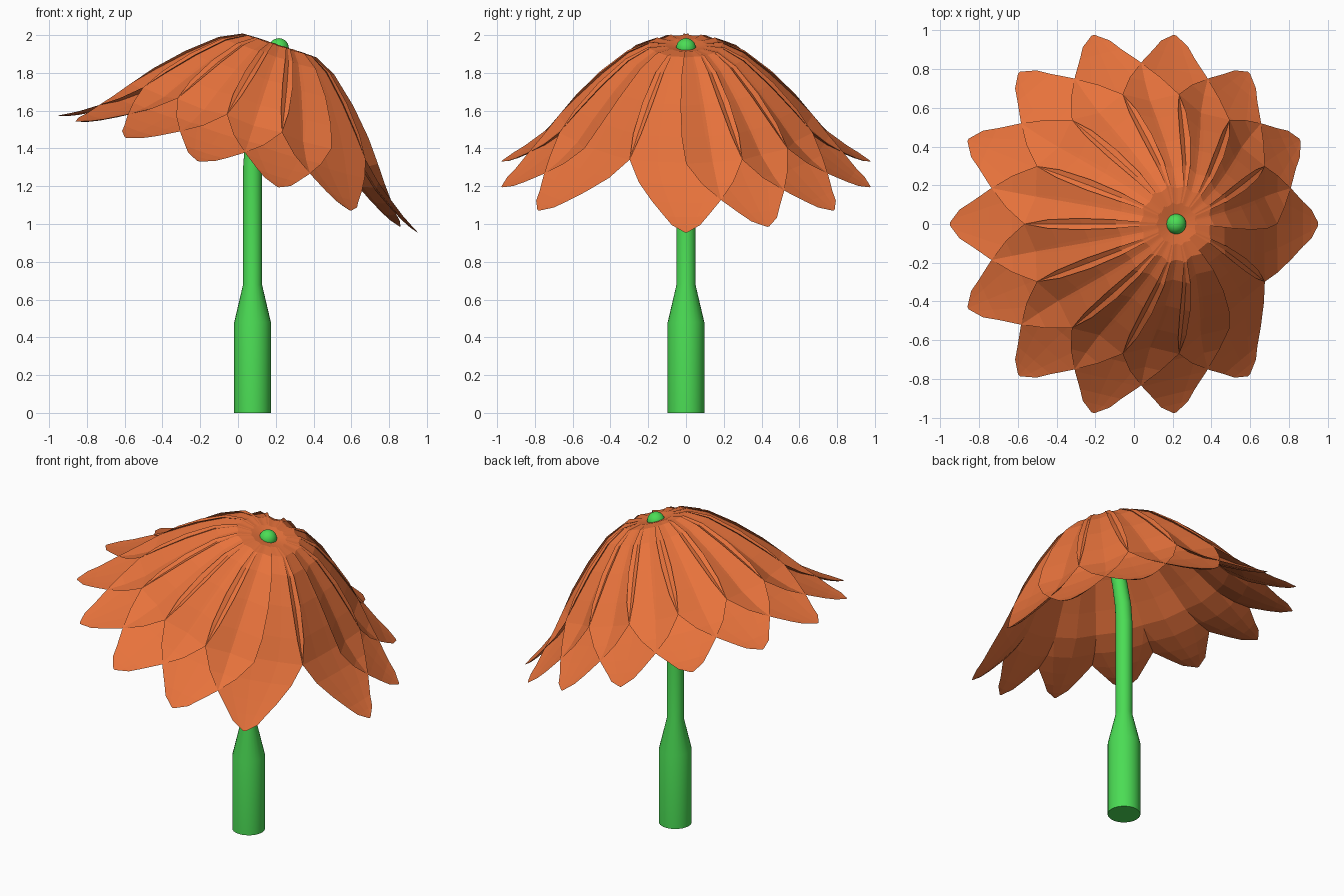
import bpy, bmesh, math
from mathutils import Matrix, Vector

if "Cube" in bpy.data.objects:
    bpy.data.objects.remove(bpy.data.objects["Cube"])

TILT = math.radians(18)
HEAD = Matrix.Translation((0, 0, 1.265)) @ Matrix.Rotation(TILT, 4, 'Y')


def material(name, color):
    m = bpy.data.materials.new(name)
    m.diffuse_color = color
    m.use_nodes = True
    m.node_tree.nodes["Principled BSDF"].inputs["Base Color"].default_value = m.diffuse_color
    return m


def finish(bm, name, mat):
    me = bpy.data.meshes.new(name)
    bm.to_mesh(me)
    bm.free()
    ob = bpy.data.objects.new(name, me)
    bpy.context.collection.objects.link(ob)
    me.materials.append(mat)
    return ob


def smooth(ob):
    bpy.ops.object.select_all(action='DESELECT')
    ob.select_set(True)
    bpy.context.view_layer.objects.active = ob
    bpy.ops.object.shade_smooth_by_angle(angle=math.radians(30))


orange = material("petal_orange", (0.80, 0.17, 0.045, 1))
green = material("stem_green", (0.07, 0.72, 0.09, 1))

# Petals: solid, thicker along the middle, bent down along one profile
# (distance, height, half width); neighbouring edges cross each other
PETAL = [(0.02, 0.70, 0.015), (0.10, 0.715, 0.055), (0.18, 0.71, 0.10),
         (0.28, 0.65, 0.16), (0.41, 0.52, 0.23), (0.53, 0.38, 0.28),
         (0.62, 0.265, 0.298), (0.72, 0.175, 0.25), (0.82, 0.105, 0.18),
         (0.90, 0.052, 0.115), (0.955, 0.022, 0.075), (1.0, 0.0, 0.008)]
COUNT = 14
US = (-1, -0.5, 0, 0.5, 1)
bm = bmesh.new()
for i in range(COUNT):
    if i == COUNT - 1:          # one petal is missing
        continue
    turn = HEAD @ Matrix.Rotation(2 * math.pi * i / COUNT, 4, 'Z')
    rows = []
    for d, h, w in PETAL:
        top = [Vector((d, u * w, h + 0.05 * w * u * u)) for u in US]
        low = [Vector((d, u * w, h + 0.05 * w * u * u - 0.14 * w * (1 - u * u)))
               for u in (0.5, 0, -0.5)]
        rows.append([bm.verts.new(turn @ p) for p in top + low])
    for a, b in zip(rows, rows[1:]):
        for k in range(8):
            j = (k + 1) % 8
            bm.faces.new((a[k], b[k], b[j], a[j]))
    bm.faces.new(rows[0])
    bm.faces.new(rows[-1][::-1])
bmesh.ops.recalc_face_normals(bm, faces=bm.faces)
finish(bm, "petals", orange)

# Stem: thick handle, taper, thin rod bending into the flower head
STEM = [(0.077, 0, 0.097, 0), (0.077, 0.48, 0.097, 0), (0.077, 0.68, 0.05, 0),
        (0.077, 1.30, 0.05, 0), (0.084, 1.42, 0.048, 7), (0.11, 1.56, 0.045, 14),
        (0.205, 1.91, 0.04, 18)]
N = 24
bm = bmesh.new()
rings = []
for x, z, r, lean in STEM:
    m = Matrix.Translation((x, 0, z)) @ Matrix.Rotation(math.radians(lean), 4, 'Y')
    rings.append([bm.verts.new(m @ Vector((r * math.cos(2 * math.pi * k / N),
                                           r * math.sin(2 * math.pi * k / N), 0)))
                  for k in range(N)])
for a, b in zip(rings, rings[1:]):
    for k in range(N):
        j = (k + 1) % N
        bm.faces.new((a[k], a[j], b[j], b[k]))
bm.faces.new(rings[0][::-1])
bm.faces.new(rings[-1])
smooth(finish(bm, "stem", green))

# Bead at the top of the flower
bm = bmesh.new()
bmesh.ops.create_uvsphere(bm, u_segments=20, v_segments=12, radius=0.053,
                          matrix=HEAD @ Matrix.Translation((0, 0, 0.70)))
smooth(finish(bm, "centre_bead", green))
